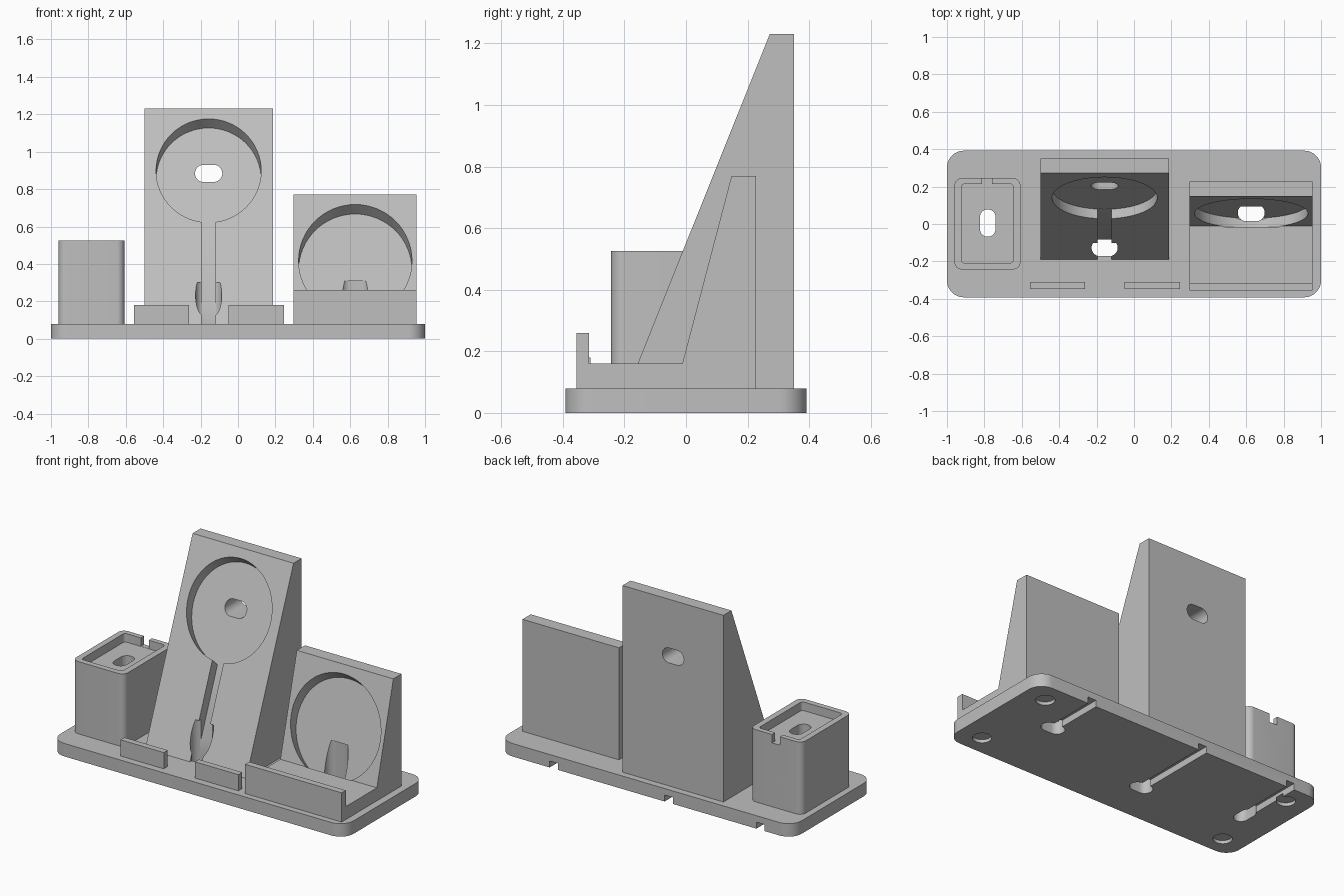
import bpy, bmesh, math
from mathutils import Vector

if "Cube" in bpy.data.objects:
    bpy.data.objects.remove(bpy.data.objects["Cube"])

grey = bpy.data.materials.new("plain grey")
grey.diffuse_color = (0.52, 0.52, 0.52, 1)
grey.use_nodes = True
grey.node_tree.nodes["Principled BSDF"].inputs["Base Color"].default_value = grey.diffuse_color


def loft(name, ring_a, ring_b):
    """Closed solid between two matching rings of points."""
    bm = bmesh.new()
    a = [bm.verts.new(p) for p in ring_a]
    b = [bm.verts.new(p) for p in ring_b]
    bm.faces.new(a)
    bm.faces.new(b)
    n = len(a)
    for i in range(n):
        bm.faces.new((a[i], a[(i + 1) % n], b[(i + 1) % n], b[i]))
    bmesh.ops.recalc_face_normals(bm, faces=bm.faces)
    mesh = bpy.data.meshes.new(name)
    bm.to_mesh(mesh)
    bm.free()
    mesh.materials.append(grey)
    ob = bpy.data.objects.new(name, mesh)
    bpy.context.collection.objects.link(ob)
    return ob


def prism(name, pts, lo, hi, axis="z"):
    place = {"x": lambda u, v, w: (w, u, v),
             "y": lambda u, v, w: (u, w, v),
             "z": lambda u, v, w: (u, v, w)}[axis]
    return loft(name, [place(u, v, lo) for u, v in pts],
                [place(u, v, hi) for u, v in pts])


def rounded(x0, x1, y0, y1, r, seg=10):
    """Outline of a rectangle with rounded corners; equal radius gives a slot."""
    pts = []
    corners = [(x1 - r, y1 - r), (x0 + r, y1 - r), (x0 + r, y0 + r), (x1 - r, y0 + r)]
    for k, (cx, cy) in enumerate(corners):
        for i in range(seg + 1):
            t = math.pi / 2 * (k + i / seg)
            p = (cx + r * math.cos(t), cy + r * math.sin(t))
            if not pts or math.dist(p, pts[-1]) > 1e-5:
                pts.append(p)
    if math.dist(pts[0], pts[-1]) < 1e-5:
        pts.pop()
    return pts


def rect(x0, x1, y0, y1):
    return [(x0, y0), (x1, y0), (x1, y1), (x0, y1)]


def ellipse(cx, cz, rx, rz, n=64):
    return [(cx + rx * math.cos(2 * math.pi * i / n),
             cz + rz * math.sin(2 * math.pi * i / n)) for i in range(n)]


def sloped_cutter(outline, foot, head, depth):
    """Sink an outline into a leaning face running from foot to head (y, z)."""
    k = (head[0] - foot[0]) / (head[1] - foot[1])
    face = [Vector((x, foot[0] + (z - foot[1]) * k, z)) for x, z in outline]
    out = Vector((0, -1, k)).normalized() * 0.004
    sink = Vector((0, depth, -depth))
    return loft("cutter", [p + out for p in face], [p + sink for p in face])


def cut(ob, cutters):
    bpy.context.view_layer.objects.active = ob
    for c in cutters:
        c.hide_render = True
        m = ob.modifiers.new("cut", "BOOLEAN")
        m.operation, m.solver, m.object = "DIFFERENCE", "EXACT", c
        bpy.ops.object.modifier_apply(modifier=m.name)
        bpy.data.objects.remove(c)


def smooth(ob):
    bpy.ops.object.select_all(action="DESELECT")
    ob.select_set(True)
    bpy.context.view_layer.objects.active = ob
    bpy.ops.object.shade_smooth_by_angle(angle=math.radians(30))


# Cable slots: centre x, y range, and the height where each one stops
SLOTS = {"box": (-0.782, 0.042, -0.068, 0.078, 0.7),
         "tall": (-0.157, 0.07, -0.172, -0.082, 0.30),
         "wide": (0.627, 0.072, 0.015, 0.105, 0.31)}


def cable_slot(key):
    x, half, y0, y1, top = SLOTS[key]
    r = min(half, (y1 - y0) / 2)
    return prism("cutter", rounded(x - half, x + half, y0, y1, r), -0.1, top)


# Base plate with cable slots, underside channels and foot recesses
base = prism("base_plate", rounded(-1, 1, -0.392, 0.392, 0.09), 0, 0.08)
cuts = []
for key, (x, half, y0, y1, top) in SLOTS.items():
    cuts.append(cable_slot(key))
    cuts.append(prism("cutter", rect(x - 0.028, x + 0.028, (y0 + y1) / 2, 0.5), -0.1, 0.04))
for sx in (-1, 1):
    for sy in (-1, 1):
        cuts.append(prism("cutter", ellipse(sx * 0.855, sy * 0.268, 0.053, 0.053, 32), -0.1, 0.02))
cut(base, cuts)
smooth(base)

# Box stand with shallow tray, rear notch and cable slot
box = prism("box_stand", rounded(-0.96, -0.607, -0.243, 0.245, 0.04), 0.08, 0.525)
cut(box, [prism("cutter", rounded(-0.923, -0.645, -0.208, 0.214, 0.018), 0.472, 0.6),
          prism("cutter", rect(-0.812, -0.758, 0.15, 0.3), 0.473, 0.6),
          cable_slot("box")])
smooth(box)

# Tall leaning stand with round pocket, cable groove and window slot
foot, head = (-0.189, 0.08), (0.272, 1.23)
tall = prism("tall_stand", [foot, head, (0.35, 1.23), (0.35, 0.08)], -0.5, 0.188, "x")
cut(tall, [sloped_cutter(ellipse(-0.157, 0.9, 0.281, 0.277), foot, head, 0.05),
           sloped_cutter(rect(-0.195, -0.119, 0.0, 0.75), foot, head, 0.049),
           prism("cutter", rounded(-0.23, -0.084, 0.838, 0.93, 0.046), -0.5, 0.6, "y"),
           cable_slot("tall")])
smooth(tall)

# Wide stand with front lip, shelf and leaning back
foot, head = (-0.012, 0.16), (0.148, 0.77)
wide = prism("wide_stand", [(-0.355, 0.08), (-0.355, 0.26), (-0.315, 0.26), (-0.315, 0.16),
                            foot, head, (0.228, 0.77), (0.228, 0.08)], 0.297, 0.955, "x")
cut(wide, [sloped_cutter(ellipse(0.627, 0.42, 0.303, 0.3), foot, head, 0.053),
           cable_slot("wide")])
smooth(wide)

# Pair of low lips in front of the tall stand
for side, x0, x1 in (("left", -0.557, -0.262), ("right", -0.05, 0.246)):
    prism("front_lip_" + side, rect(x0, x1, -0.348, -0.31), 0.08, 0.18)
